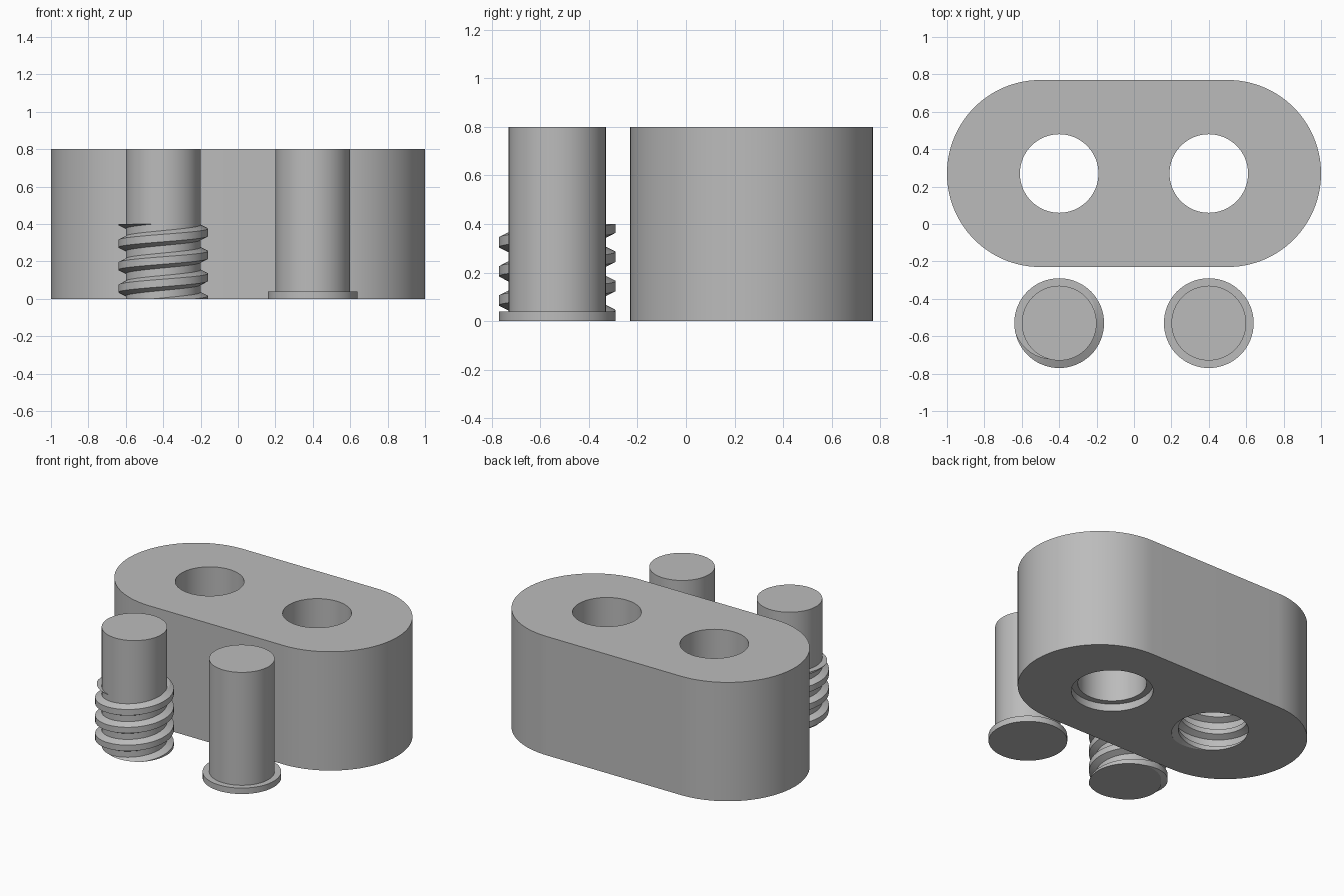
import bpy, bmesh, math
from mathutils import Vector

if "Cube" in bpy.data.objects:
    bpy.data.objects.remove(bpy.data.objects["Cube"], do_unlink=True)

HOLE_X, BLOCK_Y, PIN_Y = 0.4, 0.27, -0.53
HEIGHT, LEAD, SIDES = 0.8, 0.12, 64
PIN_R, THREAD_DEPTH, GAP = 0.2, 0.04, 0.01

grey = bpy.data.materials.new("plain grey")
grey.use_nodes = True
grey.diffuse_color = (0.5, 0.5, 0.5, 1)
grey.node_tree.nodes["Principled BSDF"].inputs["Base Color"].default_value = (0.5, 0.5, 0.5, 1)


def finish(name, bm, location):
    bmesh.ops.recalc_face_normals(bm, faces=bm.faces)
    mesh = bpy.data.meshes.new(name)
    bm.to_mesh(mesh)
    bm.free()
    mesh.materials.append(grey)
    obj = bpy.data.objects.new(name, mesh)
    obj.location = location
    bpy.context.collection.objects.link(obj)
    return obj


def activate(obj):
    bpy.ops.object.select_all(action="DESELECT")
    obj.select_set(True)
    bpy.context.view_layer.objects.active = obj


def smooth(obj):
    activate(obj)
    bpy.ops.object.shade_smooth_by_angle(angle=math.radians(25))


def lathe(name, profile, location):
    """Revolve a radius/height profile that starts and ends on the axis."""
    bm = bmesh.new()
    verts = [bm.verts.new((r, 0, z)) for r, z in profile]
    edges = [bm.edges.new(pair) for pair in zip(verts, verts[1:])]
    bmesh.ops.spin(bm, geom=verts + edges, cent=(0, 0, 0), axis=(0, 0, 1),
                   angle=math.tau, steps=SIDES)
    bmesh.ops.remove_doubles(bm, verts=bm.verts, dist=1e-5)
    return finish(name, bm, location)


def helix(name, root, crest, half_root, half_crest, bottom, top, location):
    """Sweep a trapezoid tooth up a right-handed helix, trimmed flat at both ends."""
    bm = bmesh.new()
    tooth = [(root, -half_root), (crest, -half_crest), (crest, half_crest), (root, half_root)]
    rings = []
    for i in range(-2 * SIDES, 6 * SIDES + 1):
        a = math.tau * i / SIDES
        z0 = LEAD * i / SIDES - 0.005
        rings.append([bm.verts.new((r * math.cos(a), r * math.sin(a), z0 + z)) for r, z in tooth])
    for lower, upper in zip(rings, rings[1:]):
        for j in range(4):
            k = (j + 1) % 4
            bm.faces.new((lower[j], lower[k], upper[k], upper[j]))
    for z, direction in ((bottom, -1), (top, 1)):
        bmesh.ops.bisect_plane(bm, geom=bm.verts[:] + bm.edges[:] + bm.faces[:],
                               plane_co=Vector((0, 0, z)), plane_no=Vector((0, 0, direction)),
                               clear_outer=True)
        rim = [e for e in bm.edges if e.is_boundary
               and all(abs(v.co.z - z) < 1e-4 for v in e.verts)]
        bmesh.ops.holes_fill(bm, edges=rim, sides=0)
    return finish(name, bm, location)


def cut(target, cutter):
    cutter.hide_render = True
    activate(target)
    mod = target.modifiers.new("cut", "BOOLEAN")
    mod.operation, mod.solver, mod.object = "DIFFERENCE", "EXACT", cutter
    bpy.ops.object.modifier_apply(modifier=mod.name)
    bpy.data.objects.remove(cutter, do_unlink=True)


# Rounded block
bm = bmesh.new()
outline = []
for side in (1, -1):
    for i in range(SIDES + 1):
        a = math.pi * (i / SIDES - 0.5)
        outline.append(bm.verts.new((side * (0.5 + 0.5 * math.cos(a)), side * 0.5 * math.sin(a), 0)))
base = bm.faces.new(outline)
raised = bmesh.ops.extrude_face_region(bm, geom=[base], use_keep_orig=True)["geom"]
bmesh.ops.translate(bm, vec=(0, 0, HEIGHT),
                    verts=[g for g in raised if isinstance(g, bmesh.types.BMVert)])
block = finish("block", bm, (0, BLOCK_Y, 0))

# Plain hole with a stepped mouth underneath, and a threaded hole
hole_r = PIN_R + GAP
wide_r = hole_r + THREAD_DEPTH
cut(block, lathe("stepped_hole_cutter",
                 [(0, -0.1), (wide_r, -0.1), (wide_r, 0.05), (hole_r, 0.05), (hole_r, 0.9), (0, 0.9)],
                 (HOLE_X, BLOCK_Y, 0)))
cut(block, lathe("round_hole_cutter", [(0, -0.1), (hole_r, -0.1), (hole_r, 0.9), (0, 0.9)],
                 (-HOLE_X, BLOCK_Y, 0)))
cut(block, helix("thread_cutter", hole_r - 0.005, wide_r, 0.046, 0.024, -0.05, 0.41,
                 (-HOLE_X, BLOCK_Y, 0)))
smooth(block)

# Flanged pin
flange_r = PIN_R + THREAD_DEPTH
smooth(lathe("flanged_pin",
             [(0, 0), (flange_r, 0), (flange_r, 0.04), (PIN_R, 0.04), (PIN_R, HEIGHT), (0, HEIGHT)],
             (HOLE_X, PIN_Y, 0)))

# Screw pin: shaft and thread
smooth(lathe("screw_shaft", [(0, 0), (PIN_R, 0), (PIN_R, HEIGHT), (0, HEIGHT)],
             (-HOLE_X, PIN_Y, 0)))
smooth(helix("screw_thread", PIN_R - 0.004, flange_r, 0.042, 0.02, 0, 0.4, (-HOLE_X, PIN_Y, 0)))
